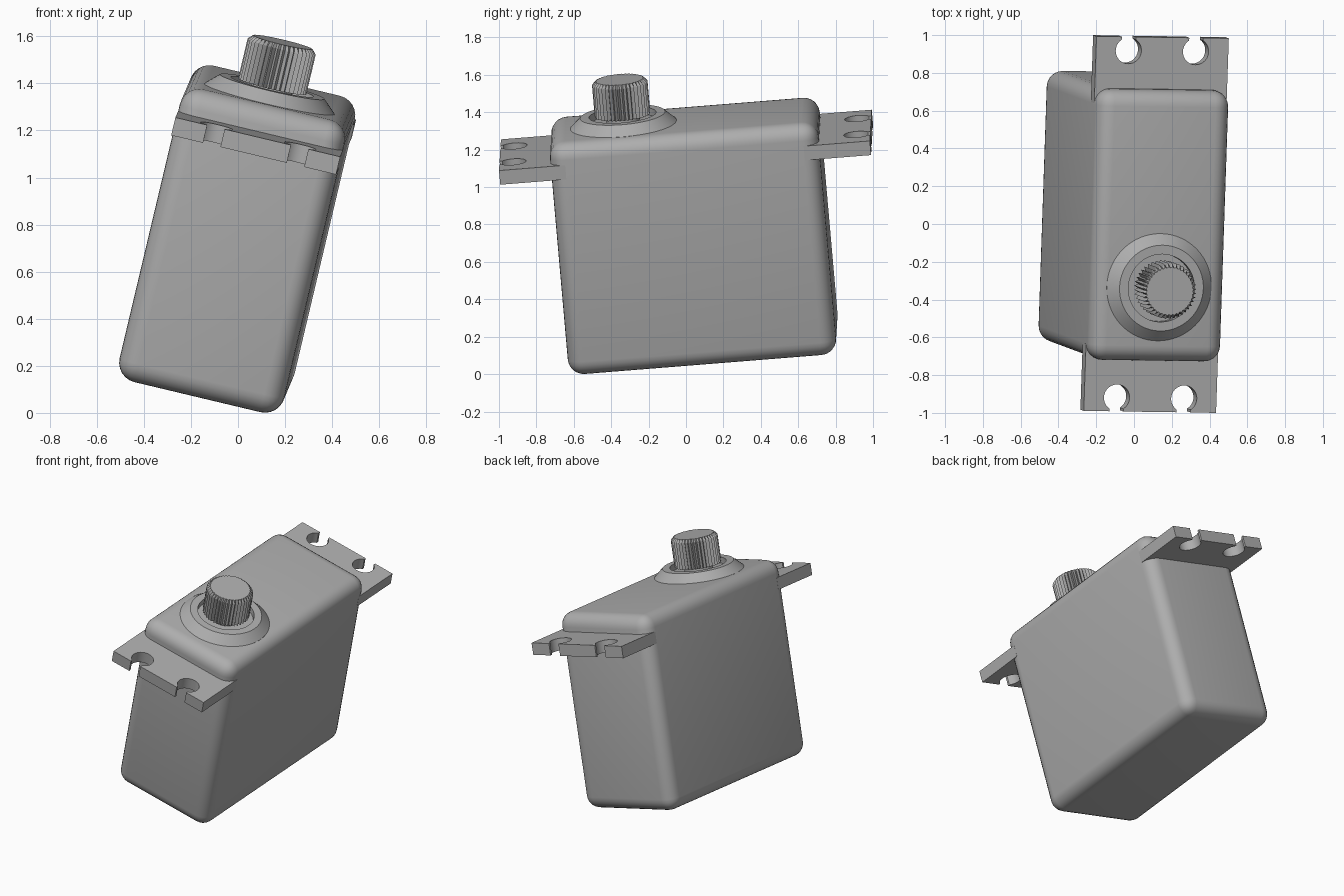
import bpy, bmesh
from math import sin, cos, pi, asin
from mathutils import Matrix, Vector

cube = bpy.data.objects.get("Cube")
if cube:
    bpy.data.objects.remove(cube, do_unlink=True)

# One grey plastic material
grey = bpy.data.materials.new("grey plastic")
grey.use_nodes = True
COLOUR = (0.42, 0.42, 0.42, 1)
grey.diffuse_color = COLOUR
grey.node_tree.nodes["Principled BSDF"].inputs["Base Color"].default_value = COLOUR

# The whole motor is tilted: its own axes, with the origin at the flange centre
up = Vector((0.237, -0.088, 1)).normalized()
side = Vector((1, -0.015, -0.238))
side = (side - up * side.dot(up)).normalized()
along = up.cross(side)
TILT = Matrix.Translation((0.109, 0, 1.213)) @ Matrix((side, along, up)).transposed().to_4x4()

WIDTH, BODY_LEN, FLANGE_LEN, THICK = 0.72, 1.44, 1.99, 0.078
TOP, BOTTOM, SHAFT_Y = 0.152, -1.13, -0.323


def finish(name, bm, angle=None):
    bmesh.ops.recalc_face_normals(bm, faces=bm.faces)
    mesh = bpy.data.meshes.new(name)
    bm.to_mesh(mesh)
    bm.free()
    mesh.materials.append(grey)
    obj = bpy.data.objects.new(name, mesh)
    bpy.context.collection.objects.link(obj)
    obj.matrix_world = TILT
    if angle:
        bpy.ops.object.select_all(action='DESELECT')
        obj.select_set(True)
        bpy.context.view_layer.objects.active = obj
        bpy.ops.object.shade_smooth_by_angle(angle=angle)
    return obj


def loft(bm, rings):
    """Skin rings of points, capping the first and the last."""
    loops = [[bm.verts.new(p) for p in ring] for ring in rings]
    n = len(loops[0])
    for a, b in zip(loops, loops[1:]):
        for i in range(n):
            j = (i + 1) % n
            bm.faces.new((a[i], a[j], b[j], b[i]))
    bm.faces.new(loops[0][::-1])
    bm.faces.new(loops[-1])


def ring(radii, n, z):
    """Ring about the shaft axis, alternating through the given radii."""
    return [(radii[i % len(radii)] * cos(2 * pi * i / n),
             SHAFT_Y + radii[i % len(radii)] * sin(2 * pi * i / n), z) for i in range(n)]


# Case: box with rounded edges
bm = bmesh.new()
bmesh.ops.create_cube(bm, size=1)
bmesh.ops.scale(bm, vec=(WIDTH, BODY_LEN, TOP - BOTTOM), verts=bm.verts)
bmesh.ops.translate(bm, vec=(0, 0, (TOP + BOTTOM) / 2), verts=bm.verts)
bmesh.ops.bevel(bm, geom=bm.edges[:], offset=0.085, segments=6, profile=0.5, affect='EDGES')
finish("case", bm, 0.6)

# Mounting tabs, each with two keyhole slots open to the outer edge
HOLE_R, SLOT, HOLE_X, HOLE_Y = 0.07, 0.038, 0.183, 0.922


def tab_outline(sign):
    half, end = WIDTH / 2, FLANGE_LEN / 2
    pts = [(-half, 0.64), (-half, end)]
    a0 = asin(SLOT / HOLE_R)
    steps = 24
    for cx in (-HOLE_X, HOLE_X):
        pts.append((cx - SLOT, end))
        for i in range(steps + 1):
            a = a0 + (2 * pi - 2 * a0) * i / steps
            pts.append((cx - HOLE_R * sin(a), HOLE_Y + HOLE_R * cos(a)))
        pts.append((cx + SLOT, end))
    pts += [(half, end), (half, 0.64)]
    return [(x, sign * y) for x, y in pts]


for name, sign in (("front_tab", -1), ("back_tab", 1)):
    bm = bmesh.new()
    outline = tab_outline(sign)
    loft(bm, [[(x, y, z) for x, y in outline] for z in (-THICK / 2, THICK / 2)])
    finish(name, bm, 0.5)

# Collar: cone with a recessed seat and a thin neck
profile = [(0.285, TOP - 0.02), (0.285, TOP), (0.228, 0.205), (0.18, 0.205),
           (0.18, 0.165), (0.09, 0.165), (0.09, 0.22)]
bm = bmesh.new()
loft(bm, [ring([r], 64, z) for r, z in profile])
finish("collar", bm, 0.5)

# Splined output shaft with a chamfered top
TEETH = 40
bm = bmesh.new()
loft(bm, [ring([0.13, 0.149], TEETH * 2, 0.205),
          ring([0.13, 0.149], TEETH * 2, 0.38),
          ring([0.124, 0.13], TEETH * 2, 0.4)])
finish("output_shaft", bm)
